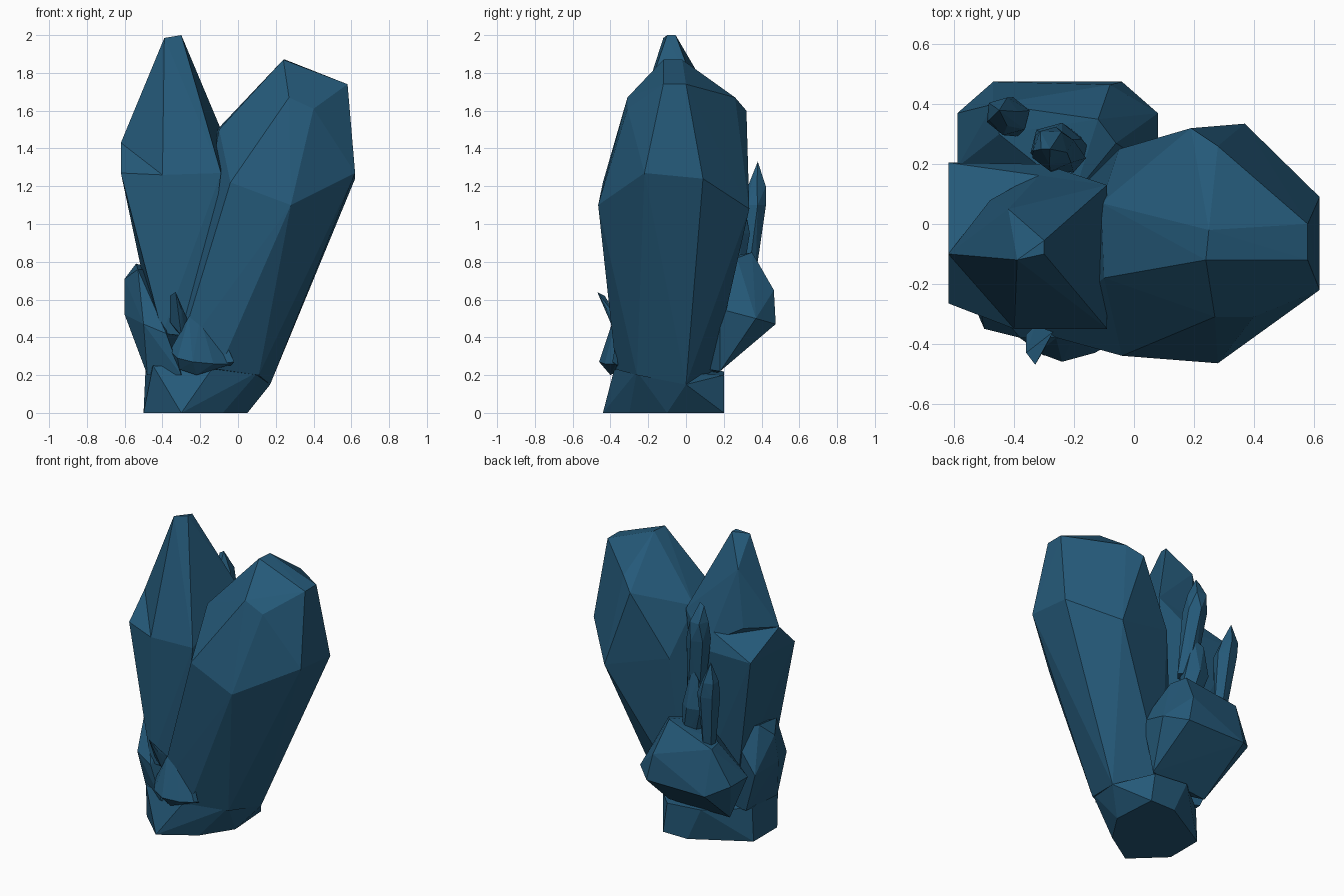
import bpy, bmesh, math
from mathutils import Vector

mat = bpy.data.materials.new("deep blue crystal")
mat.diffuse_color = (0.018, 0.1, 0.19, 1)


def ring(cx, cy, z, rx, ry, sides=6, turn=0.0):
    """Flat elliptical ring of points."""
    return [(cx + rx * math.cos(math.tau * i / sides + turn),
             cy + ry * math.sin(math.tau * i / sides + turn), z) for i in range(sides)]


def crystal(name, *rings):
    """Faceted stone: the convex skin around its rings of corners."""
    bm = bmesh.new()
    for r in rings:
        for p in r:
            bm.verts.new(Vector(p))
    res = bmesh.ops.convex_hull(bm, input=bm.verts[:])
    junk = [v for v in set(res["geom_interior"] + res["geom_unused"])
            if isinstance(v, bmesh.types.BMVert) and not v.link_faces]
    bmesh.ops.delete(bm, geom=junk, context='VERTS')
    bmesh.ops.recalc_face_normals(bm, faces=bm.faces[:])
    me = bpy.data.meshes.new(name)
    bm.to_mesh(me)
    bm.free()
    me.materials.append(mat)
    ob = bpy.data.objects.new(name, me)
    bpy.context.collection.objects.link(ob)
    return ob


# Wide leaning crystal on the right: foot, girdle, shoulder, crown
crystal("leaning_crystal",
        [(0.17, 0.0, 0.15), (0.11, -0.26, 0.2), (-0.1, -0.37, 0.23),
         (-0.33, -0.36, 0.27), (-0.3, 0.0, 0.3), (-0.1, 0.14, 0.22)],
        [(0.62, -0.22, 1.27), (0.62, 0.09, 1.24), (0.37, 0.335, 1.08),
         (-0.05, 0.25, 1.2), (-0.08, -0.33, 1.27), (-0.04, -0.44, 1.22), (0.28, -0.465, 1.1)],
        [(0.4, -0.31, 1.61), (0.27, -0.31, 1.67), (-0.1, -0.18, 1.5),
         (-0.11, 0.07, 1.5), (0.19, 0.32, 1.6), (0.28, 0.26, 1.67)],
        [(0.58, -0.12, 1.74), (0.58, 0.0, 1.74), (0.25, -0.02, 1.87), (0.24, -0.12, 1.87)])

# Tall crystal on the left: body, then a steeper pointed tip
crystal("tall_crystal_body",
        [(-0.4, -0.35, 0.42), (-0.44, 0.08, 0.42), (-0.2, 0.1, 0.4), (-0.2, -0.32, 0.4)],
        [(-0.62, -0.265, 1.27), (-0.4, -0.35, 1.26), (-0.09, -0.35, 1.27),
         (-0.09, 0.13, 1.5), (-0.3, 0.2, 1.3), (-0.62, 0.205, 1.3), (-0.62, -0.1, 1.43)])
crystal("tall_crystal_tip",
        [(-0.62, -0.1, 1.43), (-0.4, -0.35, 1.26), (-0.09, -0.35, 1.27),
         (-0.09, 0.13, 1.5), (-0.3, 0.18, 1.35), (-0.48, 0.08, 1.45)],
        [(-0.39, -0.12, 1.985), (-0.3, -0.055, 2.0), (-0.3, -0.1, 2.0), (-0.42, 0.05, 1.82)])

# Foot block
crystal("foot_block",
        [(-0.5, 0.0, 0), (-0.15, 0.2, 0), (0.03, 0.2, 0), (0.05, -0.1, 0),
         (-0.08, -0.3, 0), (-0.3, -0.44, 0), (-0.5, -0.25, 0)],
        [(0.17, 0.0, 0.15), (0.11, -0.26, 0.22), (-0.14, -0.38, 0.23),
         (-0.45, -0.33, 0.25), (-0.49, 0.0, 0.22), (-0.25, 0.2, 0.22), (0.0, 0.2, 0.2)])

# Side lump on the left
crystal("side_lump",
        [(-0.48, -0.28, 0.2), (-0.3, -0.38, 0.2), (-0.48, 0.05, 0.22), (-0.25, 0.0, 0.2)],
        [(-0.5, -0.35, 0.47), (-0.6, -0.12, 0.52), (-0.58, 0.1, 0.5), (-0.38, -0.38, 0.42)],
        [(-0.6, -0.08, 0.71), (-0.54, 0.0, 0.79), (-0.53, -0.2, 0.76), (-0.4, 0.1, 0.75)])

# Squat boulder at the back
crystal("back_boulder",
        [(-0.43, 0.15, 0.2), (0.0, 0.18, 0.22), (-0.2, 0.0, 0.25)],
        [(-0.59, 0.37, 0.53), (-0.47, 0.475, 0.47), (-0.04, 0.475, 0.47),
         (0.08, 0.37, 0.5), (0.08, 0.18, 0.55), (-0.59, 0.19, 0.53)],
        [(-0.47, 0.4, 0.76), (-0.08, 0.465, 0.65), (-0.06, 0.27, 0.82),
         (-0.12, 0.35, 0.85), (-0.45, 0.3, 0.76), (-0.2, 0.1, 0.8)])

# Slim spikes rising behind: a tall one near the crystals, a shorter outer one
crystal("back_spike_tall",
        ring(-0.22, 0.22, 0.95, 0.06, 0.05, 5),
        ring(-0.27, 0.25, 1.4, 0.075, 0.075, 6, 0.4),
        ring(-0.28, 0.26, 1.52, 0.06, 0.06, 5, 0.9),
        [(-0.28, 0.25, 1.64), (-0.31, 0.25, 1.62)])
crystal("back_spike_root",
        ring(-0.2, 0.24, 0.7, 0.06, 0.06, 5),
        ring(-0.26, 0.26, 0.95, 0.09, 0.08, 6, 0.3),
        [(-0.3, 0.3, 1.15), (-0.24, 0.28, 1.2)])
crystal("back_spike_outer",
        ring(-0.4, 0.33, 0.72, 0.04, 0.04, 5),
        ring(-0.42, 0.36, 1.1, 0.075, 0.065, 6, 0.3),
        ring(-0.44, 0.375, 1.2, 0.055, 0.05, 5),
        [(-0.45, 0.38, 1.33)])

# Small chips on the front
crystal("front_shard",
        [(-0.36, -0.36, 0.33), (-0.31, -0.38, 0.23), (-0.22, -0.4, 0.2), (-0.15, -0.36, 0.22),
         (-0.03, -0.37, 0.26)],
        [(-0.24, -0.46, 0.27), (-0.32, -0.43, 0.29), (-0.13, -0.43, 0.26)],
        [(-0.26, -0.38, 0.51), (-0.2, -0.37, 0.5), (-0.3, -0.36, 0.4), (-0.19, -0.36, 0.36)])
crystal("front_shard_tip",
        [(-0.04, -0.36, 0.25), (-0.02, -0.39, 0.27), (-0.07, -0.37, 0.38), (-0.1, -0.38, 0.26)])
crystal("front_thorn",
        [(-0.36, -0.43, 0.62), (-0.33, -0.47, 0.64)],
        [(-0.36, -0.37, 0.48), (-0.3, -0.42, 0.55), (-0.27, -0.36, 0.5)],
        [(-0.3, -0.37, 0.41), (-0.28, -0.36, 0.43), (-0.33, -0.34, 0.44)])
